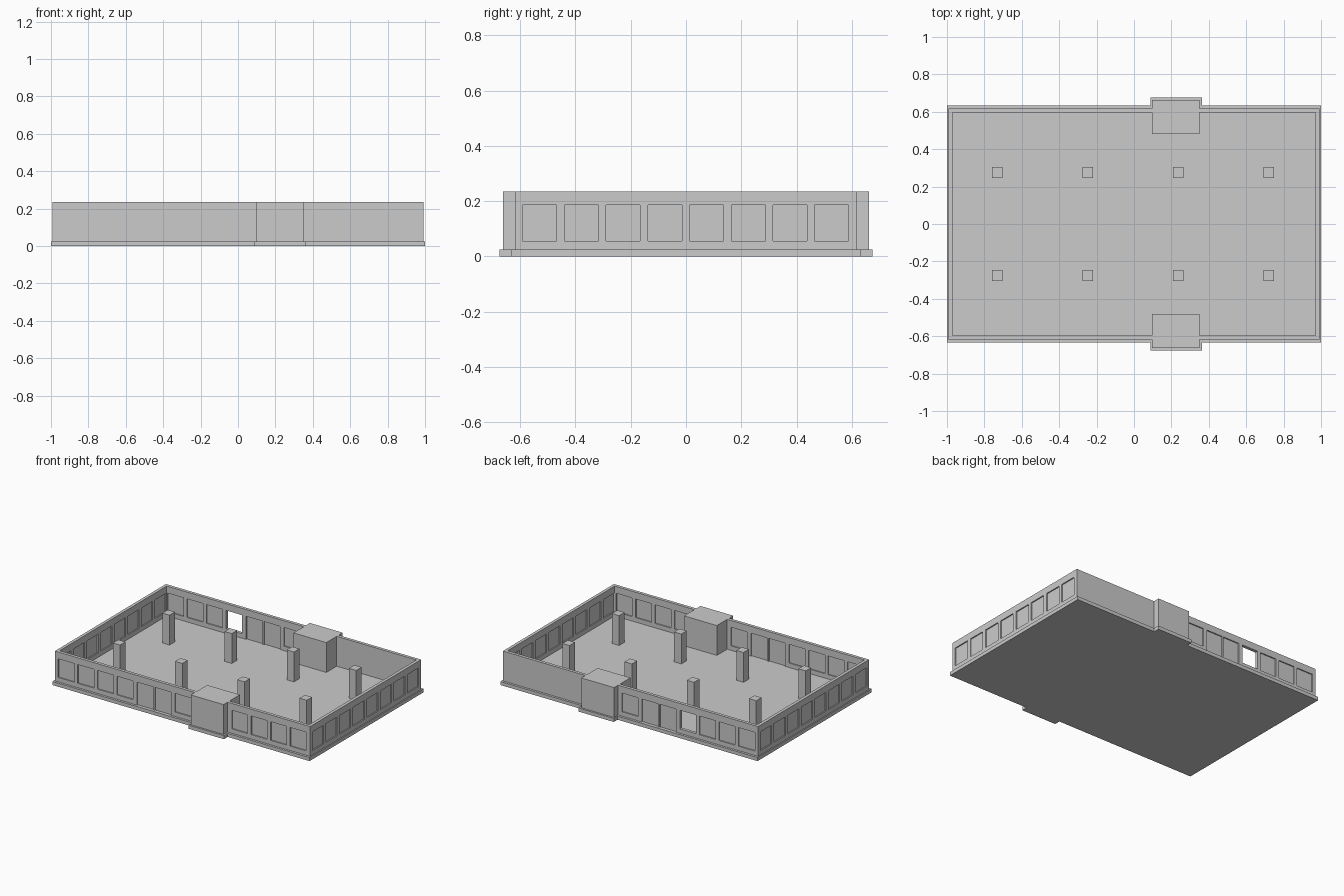
import bpy, bmesh

if "Cube" in bpy.data.objects:
    bpy.data.objects.remove(bpy.data.objects["Cube"])


def add_box(bm, x0, x1, y0, y1, z0, z1):
    v = [bm.verts.new((x, y, z)) for z in (z0, z1)
         for x, y in ((x0, y0), (x1, y0), (x1, y1), (x0, y1))]
    for f in ((3, 2, 1, 0), (4, 5, 6, 7), (0, 1, 5, 4), (1, 2, 6, 5), (2, 3, 7, 6), (3, 0, 4, 7)):
        bm.faces.new([v[i] for i in f])


def finish(name, bm):
    bmesh.ops.recalc_face_normals(bm, faces=bm.faces)
    mesh = bpy.data.meshes.new(name)
    bm.to_mesh(mesh)
    bm.free()
    ob = bpy.data.objects.new(name, mesh)
    bpy.context.collection.objects.link(ob)
    return ob


def boxes(name, specs):
    bm = bmesh.new()
    for s in specs:
        add_box(bm, *s)
    return finish(name, bm)


def prism(bm, pts, z0, z1):
    face = bm.faces.new([bm.verts.new((x, y, z0)) for x, y in pts])
    ext = bmesh.ops.extrude_face_region(bm, geom=[face], use_keep_orig=True)
    bmesh.ops.translate(bm, vec=(0, 0, z1 - z0),
                        verts=[g for g in ext["geom"] if isinstance(g, bmesh.types.BMVert)])


FLOOR, TOP = 0.025, 0.235
WX, WY, T = 0.993, 0.617, 0.022          # wall outer faces and thickness
BX0, BX1 = 0.096, 0.351                  # stair block extent in x
SILL, HEAD = 0.056, 0.187

# floor slab with a bump under each stair block
half = [(1, -0.633), (1, 0.633), (0.363, 0.633), (0.363, 0.675), (0.089, 0.675), (0.089, 0.633)]
outline = half + [(-1, 0.633), (-1, -0.633)] + [(x, -y) for x, y in half[:1:-1]]
bm = bmesh.new()
prism(bm, outline, 0, FLOOR)
finish("floor_slab", bm)

# solid stair blocks, front and back
for name, s in (("front", -1), ("back", 1)):
    ya, yb = sorted((s * 0.48, s * 0.662))
    boxes(name + "_stair_block", [(BX0, BX1, ya, yb, FLOOR, TOP)])

# columns
boxes("columns", [(x - 0.028, x + 0.028, y - 0.03, y + 0.03, FLOOR, TOP)
                  for x in (-0.732, -0.248, 0.236, 0.72) for y in (-0.275, 0.275)])

# openings: (start, end, bottom) along each wall
left_group = [(-0.967 + 0.152 * i, -0.84 + 0.152 * i, SILL) for i in range(4)]
doors = [(-0.354, -0.227, FLOOR), (-0.215, -0.088, FLOOR)]
inner = [(-0.059, 0.067, SILL)]
right_group = [(0.384 + 0.151 * i, 0.507 + 0.151 * i, SILL) for i in range(4)]
side = [(-0.591 + 0.151 * i, -0.468 + 0.151 * i, SILL) for i in range(8)]
front_open = left_group + doors + inner + right_group
back_open = left_group + doors + inner


def across(openings, c, h, along_x, lo=0.0):
    """Boxes filling the openings of a wall centred on c with half depth h."""
    out = []
    for a, b, z in openings:
        z -= lo if z == FLOOR else 0
        out.append((a, b, c - h, c + h, z, HEAD) if along_x else (c - h, c + h, a, b, z, HEAD))
    return out


CX, CY = WX - T / 2, WY - T / 2
layout = {"front": (front_open, -CY, True), "back": (back_open, CY, True),
          "left": (side, -CX, False), "right": (side, CX, False)}

# perimeter wall: solid box minus the room, the openings and the block gaps
walls = boxes("perimeter_walls", [(-WX, WX, -WY, WY, FLOOR, TOP)])
cutters = [[(-WX + T, WX - T, -WY + T, WY - T, 0, 0.4)],
           [(BX0, BX1, s * CY - 0.03, s * CY + 0.03, 0, 0.4) for s in (-1, 1)]]
cutters += [across(o, c, 0.03, ax, 0.01) for o, c, ax in layout.values()]
for spec in cutters:
    cutter = boxes("wall_cutter", spec)
    cutter.hide_render = True
    mod = walls.modifiers.new("cut", "BOOLEAN")
    mod.operation, mod.solver, mod.object = "DIFFERENCE", "EXACT", cutter
    bpy.context.view_layer.objects.active = walls
    bpy.ops.object.modifier_apply(modifier=mod.name)
    bpy.data.objects.remove(cutter)

# thin recessed panes; one back window stays open
for name, (openings, c, ax) in layout.items():
    panes = [o for i, o in enumerate(openings) if not (name == "back" and i == 3)]
    boxes(name + "_panes", across(panes, c, 0.003, ax))
